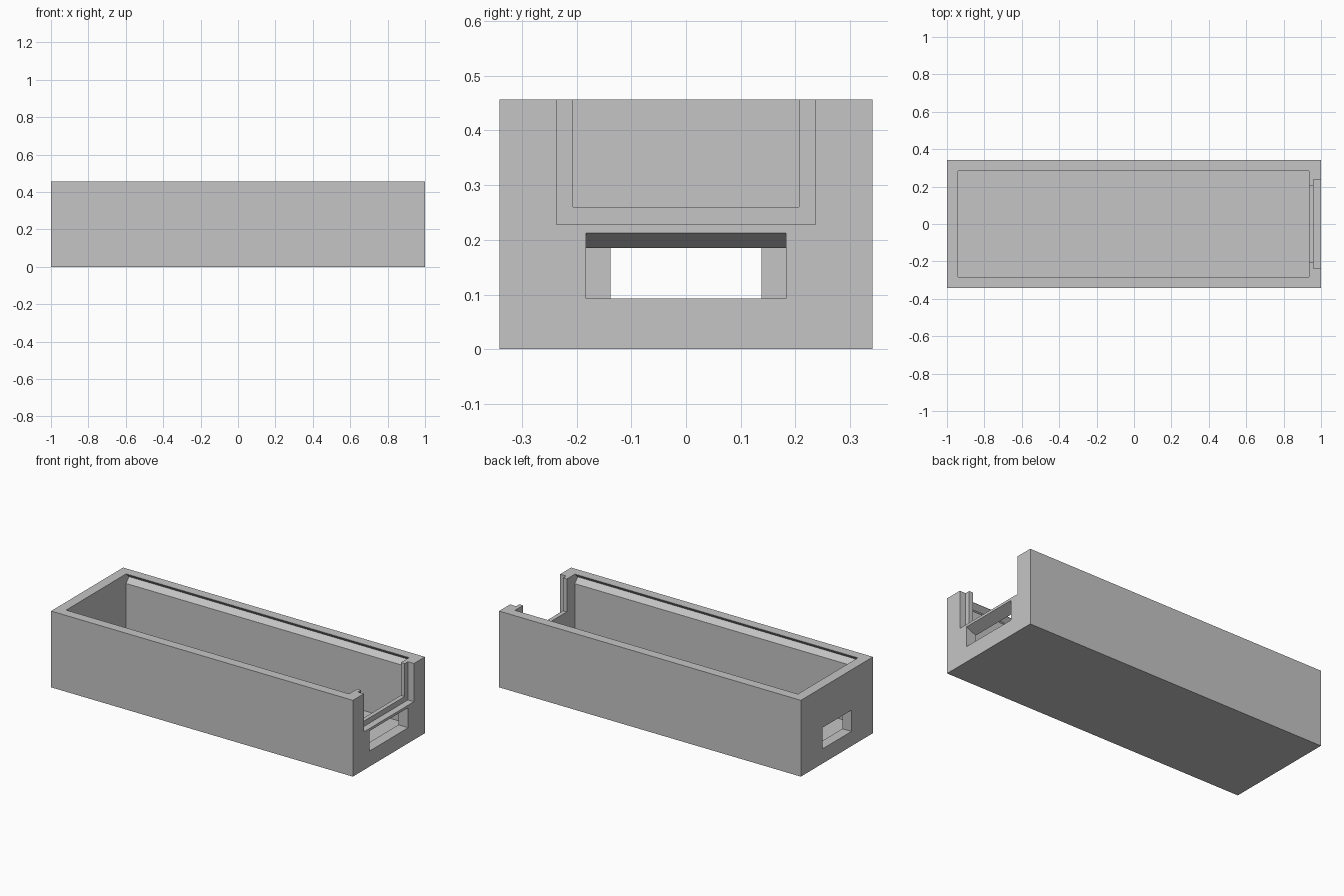
import bpy, bmesh

old = bpy.data.objects.get("Cube")
if old:
    bpy.data.objects.remove(old, do_unlink=True)

# Single grey material
grey = bpy.data.materials.new("plain_grey")
grey.use_nodes = True
colour = (0.56, 0.56, 0.56, 1)
grey.diffuse_color = colour
grey.node_tree.nodes["Principled BSDF"].inputs["Base Color"].default_value = colour

LENGTH, WIDTH, HEIGHT = 2.0, 0.682, 0.457
ABOVE = HEIGHT + 0.1


def prism(name, profile, axis, start, end):
    """Extrude a closed profile along x (profile is y,z) or y (profile is x,z)."""
    bm = bmesh.new()
    place = (lambda u, v, t: (t, u, v)) if axis == "x" else (lambda u, v, t: (u, t, v))
    face = bm.faces.new([bm.verts.new(place(u, v, start)) for u, v in profile])
    extruded = bmesh.ops.extrude_face_region(bm, geom=[face])["geom"]
    verts = [e for e in extruded if isinstance(e, bmesh.types.BMVert)]
    offset = (end - start, 0, 0) if axis == "x" else (0, end - start, 0)
    bmesh.ops.translate(bm, verts=verts, vec=offset)
    bmesh.ops.recalc_face_normals(bm, faces=bm.faces)
    mesh = bpy.data.meshes.new(name)
    bm.to_mesh(mesh)
    bm.free()
    mesh.materials.append(grey)
    obj = bpy.data.objects.new(name, mesh)
    bpy.context.scene.collection.objects.link(obj)
    return obj


def block(name, x0, x1, half_y, z0, z1):
    return prism(name, [(-half_y, z0), (half_y, z0), (half_y, z1), (-half_y, z1)], "x", x0, x1)


tray = block("tray_body", -LENGTH / 2, LENGTH / 2, WIDTH / 2, 0, HEIGHT)

# Cavity with a V-shaped lid groove along both long walls
side = [(0.283, 0.06), (0.283, 0.4), (0.311, 0.43), (0.284, 0.455), (0.284, ABOVE)]
profile = side + [(-y, z) for y, z in reversed(side)]

# Port with a sloping ceiling in the right end wall
port = [(0.85, 0.093), (1.065, 0.093), (1.065, 0.241), (0.935, 0.185), (0.85, 0.185)]

cutters = [
    prism("cavity_cutter", profile, "x", -0.94, 0.935),
    block("notch_cutter", 0.9, 1.1, 0.207, 0.26, ABOVE),
    block("notch_rebate_cutter", 0.96, 1.1, 0.237, 0.228, ABOVE),
    prism("sloped_port_cutter", port, "y", -0.183, 0.183),
    block("small_port_cutter", -1.1, -0.9, 0.138, 0.088, 0.215),
]

for cutter in cutters:
    cutter.hide_render = True
    mod = tray.modifiers.new(cutter.name, "BOOLEAN")
    mod.operation = "DIFFERENCE"
    mod.solver = "EXACT"
    mod.object = cutter

# Bake the cuts and drop the cutters
bpy.context.view_layer.update()
graph = bpy.context.evaluated_depsgraph_get()
baked = bpy.data.meshes.new_from_object(tray.evaluated_get(graph))
tray.modifiers.clear()
tray.data = baked
for cutter in cutters:
    bpy.data.objects.remove(cutter, do_unlink=True)
